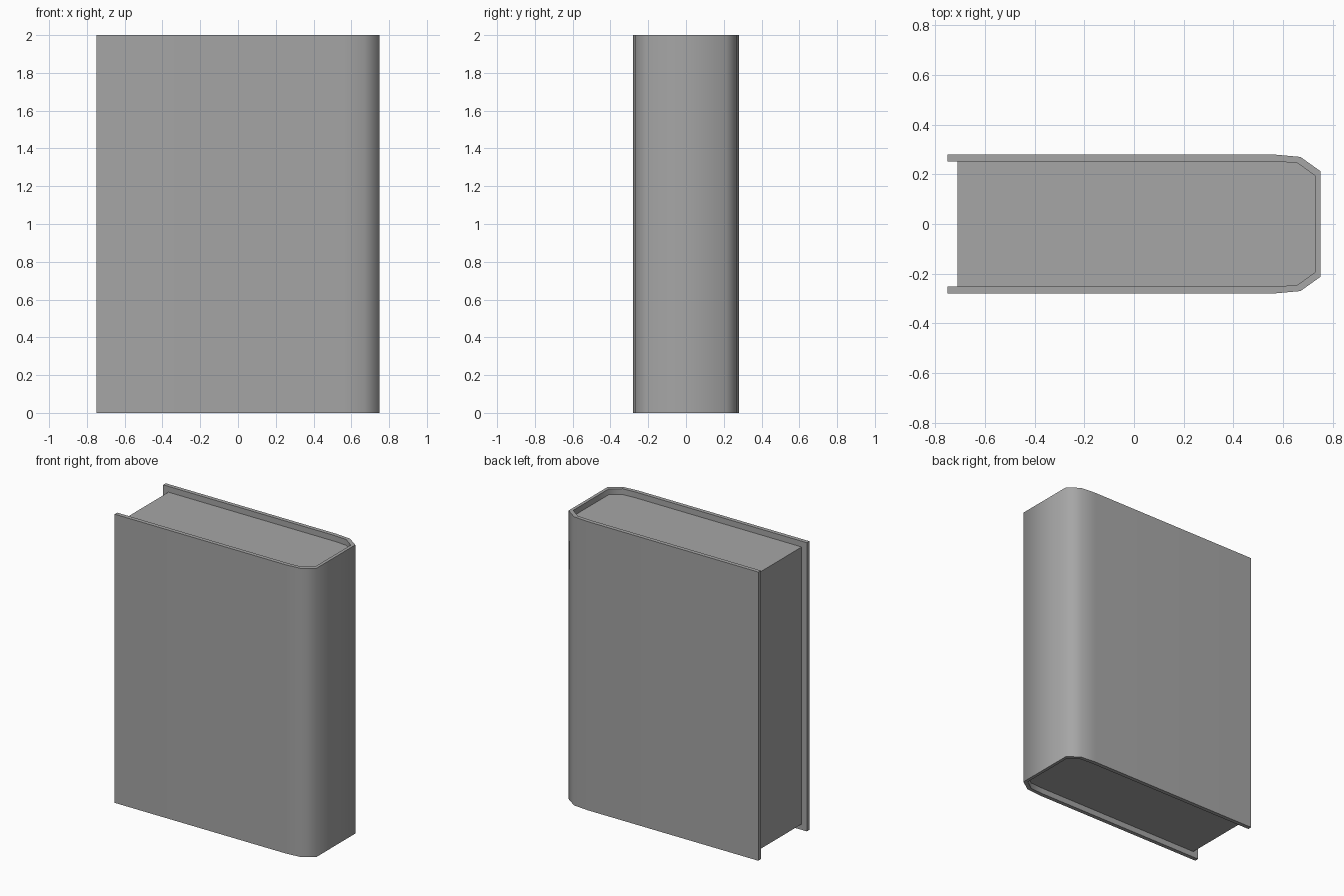
import bpy
import bmesh
import math

cube = bpy.data.objects.get("Cube")
if cube:
    bpy.data.objects.remove(cube, do_unlink=True)

HEIGHT = 2.0
RECESS = 0.04      # how far the pages sit inside the cover
FORE_EDGE = -0.75  # open side of the book

grey = bpy.data.materials.new("plain grey")
grey.use_nodes = True
grey.diffuse_color = (0.38, 0.38, 0.38, 1)
grey.node_tree.nodes["Principled BSDF"].inputs["Base Color"].default_value = grey.diffuse_color


def mirrored(half):
    """Complete a half profile by reflecting it across y = 0."""
    return half + [(x, -y) for x, y in reversed(half)]


def extrude_faces(name, points, faces, z0, z1):
    """Raise flat faces, given as point indices, into a solid."""
    bm = bmesh.new()
    verts = [bm.verts.new((x, y, z0)) for x, y in points]
    for face in faces:
        bm.faces.new([verts[i] for i in face])
    result = bmesh.ops.extrude_face_region(bm, geom=bm.faces[:], use_keep_orig=True)
    top = [g for g in result["geom"] if isinstance(g, bmesh.types.BMVert)]
    bmesh.ops.translate(bm, verts=top, vec=(0, 0, z1 - z0))
    bmesh.ops.recalc_face_normals(bm, faces=bm.faces[:])
    mesh = bpy.data.meshes.new(name)
    bm.to_mesh(mesh)
    bm.free()
    mesh.materials.append(grey)
    obj = bpy.data.objects.new(name, mesh)
    bpy.context.collection.objects.link(obj)
    return obj


# Half profiles from the open edge round to the spine
outer = mirrored([(FORE_EDGE, 0.28), (0.56, 0.28), (0.67, 0.27), (0.75, 0.213)])
inner = mirrored([(FORE_EDGE, 0.252), (0.56, 0.252), (0.657, 0.246), (0.728, 0.195)])

# Cover: two boards and a bevelled spine in one wrapped strip
n = len(outer)
strip = [(i, i + 1, n + i + 1, n + i) for i in range(n - 1)]
cover = extrude_faces("cover", outer + inner, strip, 0, HEIGHT)

# Page block: fills the cover, set back from its open edges
block = [(max(x, FORE_EDGE + RECESS), y) for x, y in inner]
extrude_faces("page_block", block, [range(n)], RECESS, HEIGHT - RECESS)

# Soft spine bends, crisp board edges
bpy.ops.object.select_all(action="DESELECT")
cover.select_set(True)
bpy.context.view_layer.objects.active = cover
bpy.ops.object.shade_smooth_by_angle(angle=math.radians(60))
